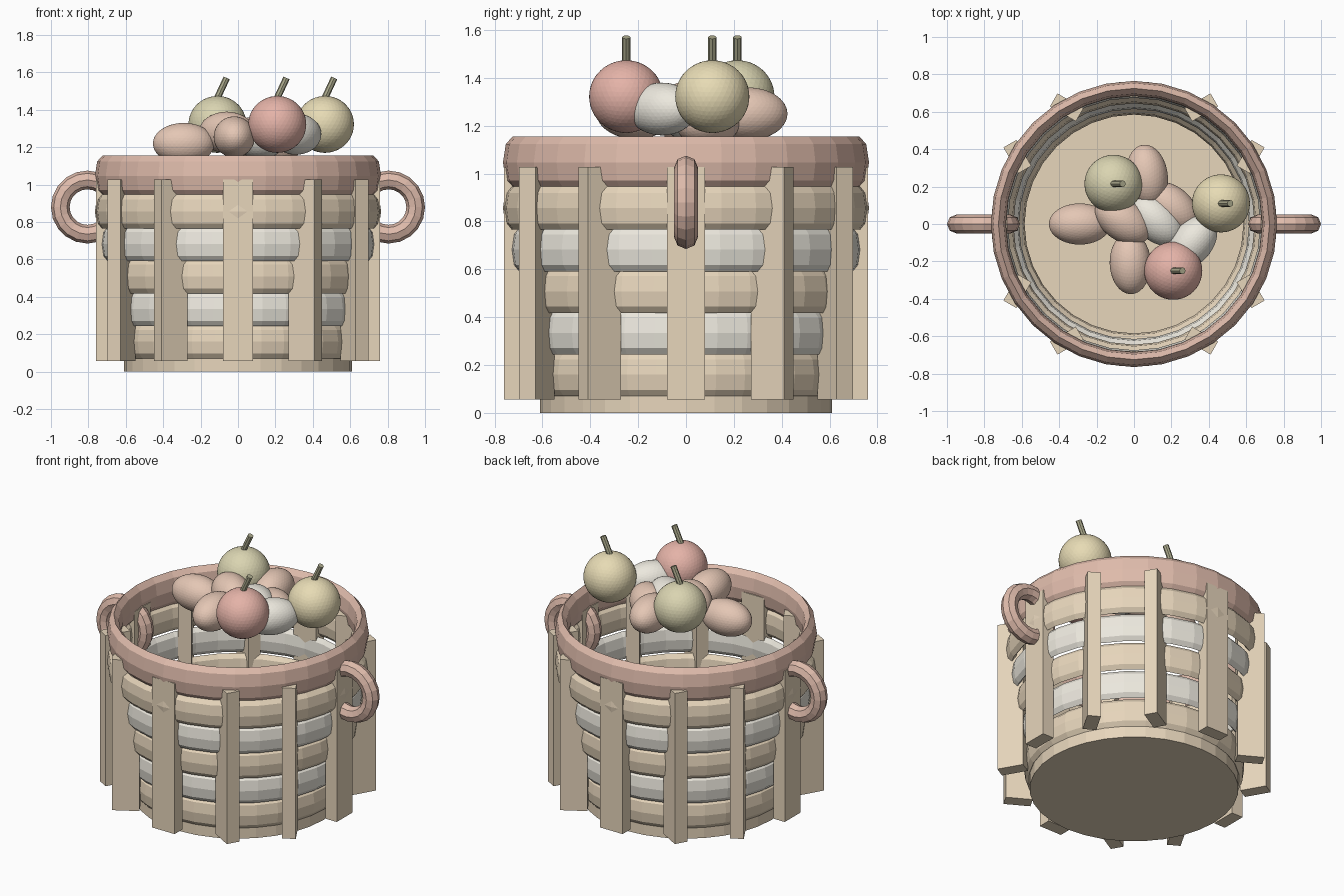
import bpy
from math import sin, cos, pi, radians

if "Cube" in bpy.data.objects:
    bpy.data.objects.remove(bpy.data.objects["Cube"])


def material(name, rgb):
    m = bpy.data.materials.new(name)
    m.diffuse_color = (*rgb, 1)
    m.use_nodes = True
    m.node_tree.nodes["Principled BSDF"].inputs["Base Color"].default_value = m.diffuse_color
    return m


TAN = material("tan_cane", (0.80, 0.67, 0.50))
CREAM = material("cream_cane", (0.84, 0.81, 0.73))
CLAY = material("clay_rim", (0.74, 0.50, 0.41))
EGG = material("brown_shell", (0.78, 0.57, 0.46))
RED = material("red_skin", (0.78, 0.45, 0.39))
GREEN = material("green_skin", (0.70, 0.66, 0.44))
YELLOW = material("yellow_skin", (0.80, 0.71, 0.46))
STEM = material("stem", (0.42, 0.41, 0.27))


def finish(name, mat):
    ob = bpy.context.object
    ob.name = name
    ob.data.materials.append(mat)
    return ob


def hoop(name, z, major, minor, half_height, mat):
    bpy.ops.mesh.primitive_torus_add(location=(0, 0, z), major_radius=major, minor_radius=minor,
                                     major_segments=32, minor_segments=8)
    ob = finish(name, mat)
    ob.scale.z = half_height / minor
    return ob


def ball(name, loc, size, mat, yaw=0, pitch=0):
    bpy.ops.mesh.primitive_ico_sphere_add(subdivisions=4, radius=1, location=loc,
                                          rotation=(0, radians(pitch), radians(yaw)))
    ob = finish(name, mat)
    ob.scale = size
    return ob


# Basket floor
bpy.ops.mesh.primitive_cylinder_add(vertices=32, radius=0.61, depth=0.10, location=(0, 0, 0.05))
finish("basket_floor", TAN)

# Woven bands flaring outwards, and the rim
for i in range(5):
    hoop(f"woven_band_{i + 1}", 0.16 + 0.174 * i, 0.615 + 0.03 * i, 0.03, 0.09,
         CREAM if i % 2 else TAN)
hoop("rim", 1.047, 0.725, 0.04, 0.108, CLAY)

# Upright stakes, turned opposite to their position angle
for i in range(12):
    a = i * pi / 6
    bpy.ops.mesh.primitive_cube_add(size=1, location=(0.72 * cos(a), 0.72 * sin(a), 0.542),
                                    rotation=(0, 0, -a))
    finish(f"stake_{i + 1}", TAN).scale = (0.08, 0.16, 0.97)

# Side handles
for side, s in (("left", -1), ("right", 1)):
    bpy.ops.mesh.primitive_torus_add(location=(s * 0.805, 0, 0.88), rotation=(pi / 2, 0, 0),
                                     major_radius=0.145, minor_radius=0.05,
                                     major_segments=20, minor_segments=8)
    finish(f"handle_{side}", CLAY)

# Eggs heaped in the middle: x, y, z, yaw, material
eggs = [(-0.29, 0.00, 1.22, 0, EGG), (-0.02, -0.21, 1.255, 92, EGG),
        (0.07, 0.26, 1.25, 98, EGG), (0.31, -0.10, 1.27, 50, CREAM),
        (-0.06, 0.02, 1.28, -35, EGG), (0.12, 0.02, 1.25, -42, CREAM),
        (0.20, 0.09, 1.22, -40, EGG)]
for i, (x, y, z, yaw, mat) in enumerate(eggs):
    ball(f"egg_{i + 1}", (x, y, z), (0.165, 0.11, 0.11), mat, yaw)

# Round fruit with leaning stems
for name, x, y, mat in (("red", 0.21, -0.25, RED), ("green", -0.11, 0.215, GREEN),
                        ("yellow", 0.465, 0.11, YELLOW)):
    ball(f"{name}_fruit", (x, y, 1.322), (0.155, 0.155, 0.152), mat)
    bpy.ops.mesh.primitive_cylinder_add(vertices=8, radius=0.018, depth=0.14,
                                        location=(x + 0.02, y, 1.507), rotation=(0, radians(25), 0))
    finish(f"{name}_fruit_stem", STEM)
